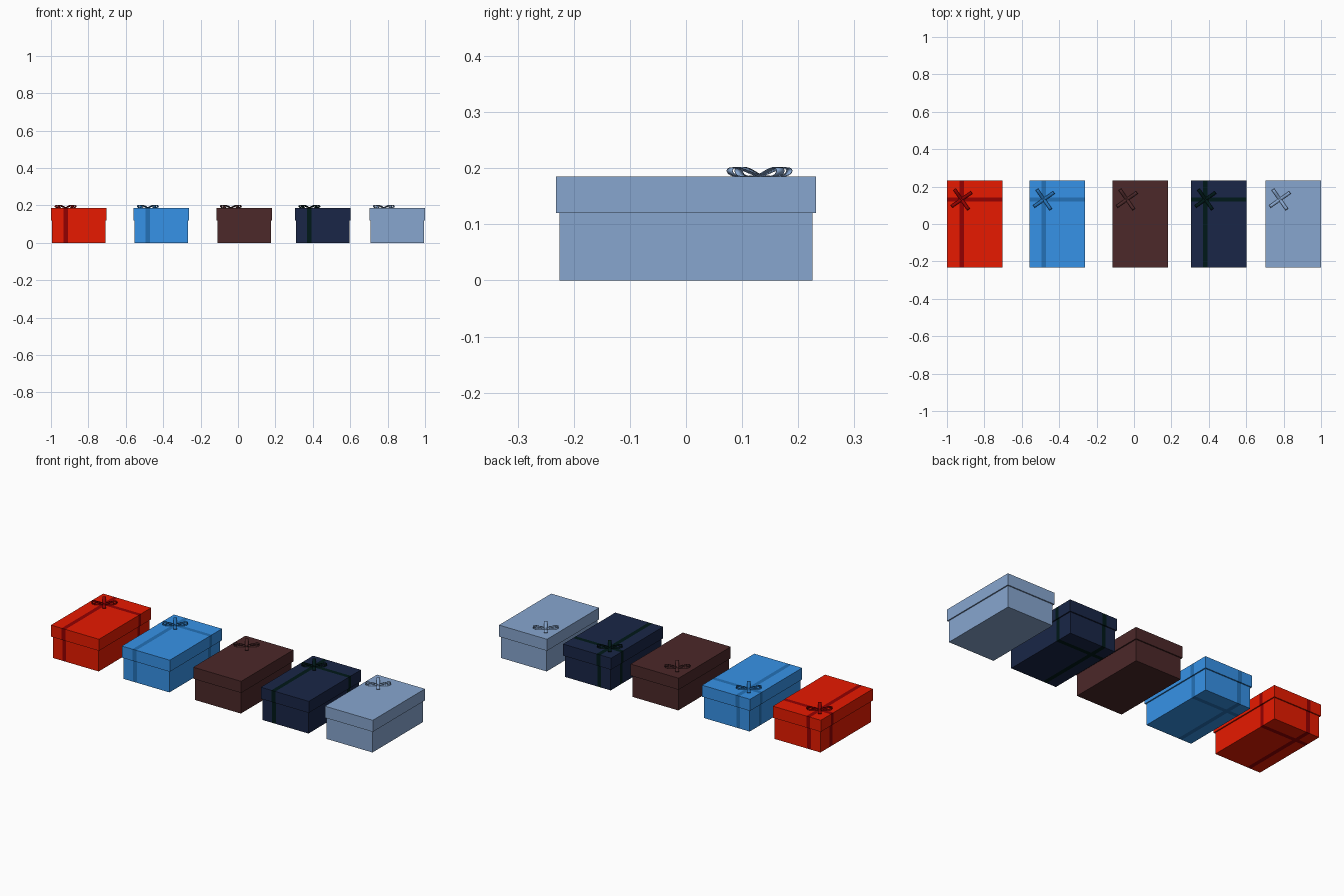
import bpy, bmesh, math
from mathutils import Vector, Matrix

cube = bpy.data.objects.get("Cube")
if cube:
    bpy.data.objects.remove(cube, do_unlink=True)


def material(name, rgb):
    """Flat material from 0-255 display values."""
    lin = [((c / 255 + 0.055) / 1.055) ** 2.4 if c > 10 else c / 255 / 12.92 for c in rgb]
    m = bpy.data.materials.new(name)
    m.use_nodes = True
    m.diffuse_color = (*lin, 1)
    m.node_tree.nodes["Principled BSDF"].inputs["Base Color"].default_value = (*lin, 1)
    return m


def add_object(name, bm, mats):
    bmesh.ops.recalc_face_normals(bm, faces=bm.faces)
    mesh = bpy.data.meshes.new(name)
    bm.to_mesh(mesh)
    bm.free()
    for m in mats:
        mesh.materials.append(m)
    ob = bpy.data.objects.new(name, mesh)
    bpy.context.collection.objects.link(ob)
    return ob


RIBBON_X, RIBBON_Y, HALF_RIBBON = -0.071, 0.131, 0.012
LID_TOP = 0.185


def ribboned_box(name, cx, half_x, half_y, z0, z1, paper, ribbon):
    """Box whose ribbon bands are cut into its faces."""
    bm = bmesh.new()
    bmesh.ops.create_cube(bm, size=1)
    bmesh.ops.scale(bm, vec=(half_x * 2, half_y * 2, z1 - z0), verts=bm.verts)
    bmesh.ops.translate(bm, vec=(0, 0, (z0 + z1) / 2), verts=bm.verts)
    if ribbon != paper:
        for axis, pos in ((Vector((1, 0, 0)), RIBBON_X), (Vector((0, 1, 0)), RIBBON_Y)):
            for side in (-1, 1):
                bmesh.ops.bisect_plane(bm, geom=bm.verts[:] + bm.edges[:] + bm.faces[:],
                                       plane_co=axis * (pos + side * HALF_RIBBON),
                                       plane_no=axis)
        for f in bm.faces:
            c = f.calc_center_median()
            on_band = abs(c.x - RIBBON_X) < HALF_RIBBON or abs(c.y - RIBBON_Y) < HALF_RIBBON
            f.material_index = int(on_band)
    ob = add_object(name, bm, [paper, ribbon])
    ob.location.x = cx


def bow(name, cx, ribbon, length=0.065, half_width=0.0085, steps=20):
    """Four flattened teardrop loops in a cross."""
    bm = bmesh.new()
    for angle in (35, 125, 215, 305):
        turn = Matrix.Rotation(math.radians(angle), 3, 'Z')
        rows = []
        for i in range(steps + 1):
            t = 2 * math.pi * i / steps
            out = (1 - math.cos(t)) / 2
            z = 0.001 + 0.0095 * out + 0.0115 * math.sin(t) * out
            rows.append([bm.verts.new(turn @ Vector((length * out, s * half_width, z)))
                         for s in (-1, 1)])
        for a, b in zip(rows, rows[1:]):
            bm.faces.new((a[0], a[1], b[1], b[0])).smooth = True
    ob = add_object(name, bm, [ribbon])
    ob.location = (cx + RIBBON_X, RIBBON_Y, LID_TOP)
    thick = ob.modifiers.new("thickness", 'SOLIDIFY')
    thick.thickness = 0.0015
    thick.offset = 0


# Colours
red = material("red paper", (233, 26, 0))
dark_red = material("dark red ribbon", (147, 0, 0))
blue = material("blue paper", (56, 150, 237))
mid_blue = material("mid blue ribbon", (36, 113, 183))
brown = material("brown paper", (76, 40, 41))
navy = material("navy paper", (25, 38, 71))
dark_green = material("dark green ribbon", (0, 24, 24))
pale = material("pale blue paper", (135, 166, 207))

# Row of gift boxes: name, centre x, paper, ribbon
BOXES = (
    ("red", -0.851, red, dark_red),
    ("blue", -0.411, blue, mid_blue),
    ("brown", 0.033, brown, brown),
    ("navy", 0.453, navy, dark_green),
    ("pale", 0.851, pale, pale),
)
for label, x, paper, ribbon in BOXES:
    ribboned_box(label + "_box_body", x, 0.1425, 0.225, 0, 0.122, paper, ribbon)
    ribboned_box(label + "_box_lid", x, 0.149, 0.2315, 0.12, LID_TOP, paper, ribbon)
    bow(label + "_bow", x, ribbon)
